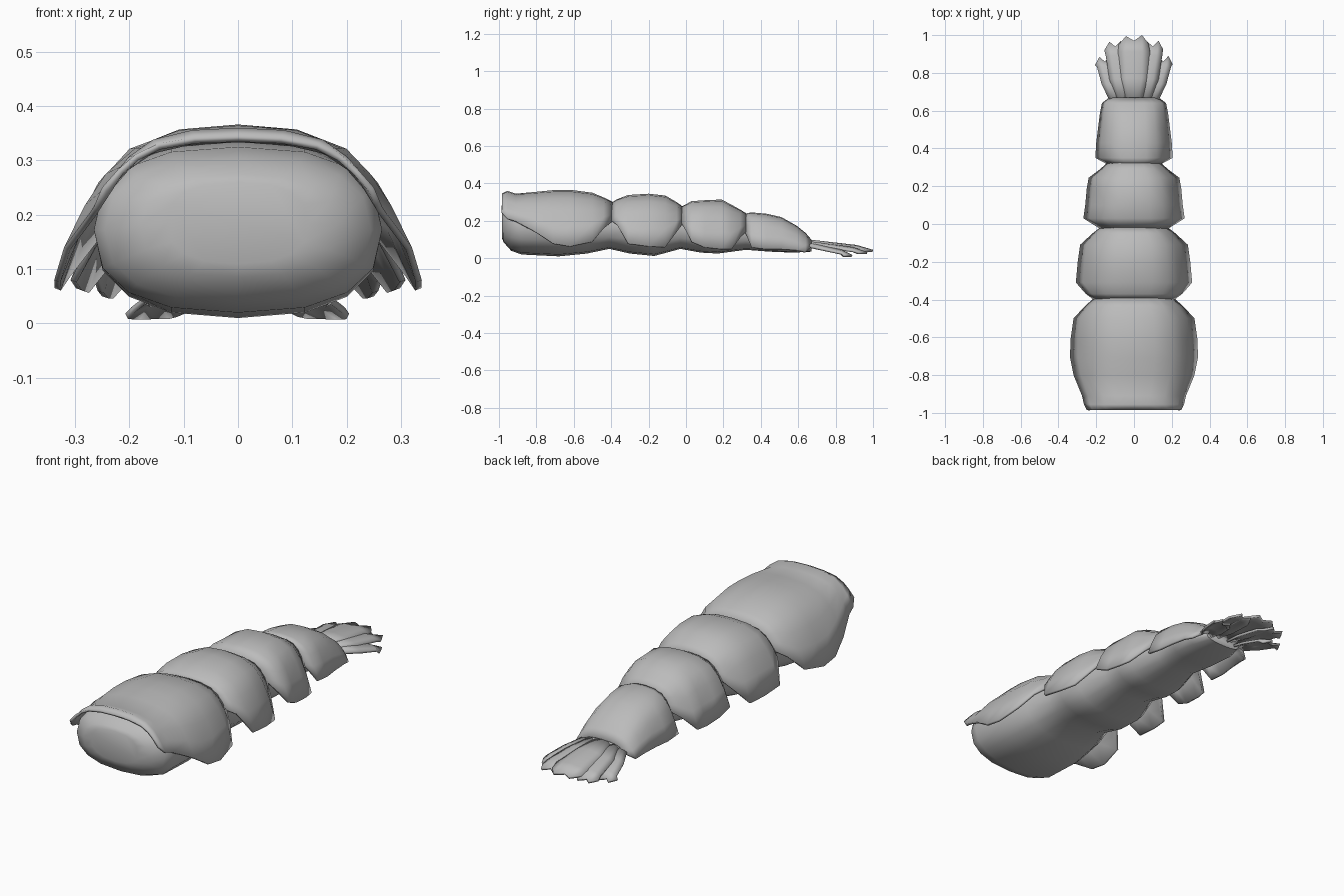
import bpy, bmesh
from math import cos, sin, pi, copysign, radians

cube = bpy.data.objects.get("Cube")
if cube:
    bpy.data.objects.remove(cube, do_unlink=True)

grey = bpy.data.materials.new("shell grey")
grey.use_nodes = True
grey.diffuse_color = (0.5, 0.5, 0.5, 1)
grey.node_tree.nodes["Principled BSDF"].inputs["Base Color"].default_value = (0.5, 0.5, 0.5, 1)


def loft(name, rings, closed, thickness=0, angle=60):
    """Skin a row of equal rings; closed rings get end caps, open ones a thickness."""
    bm = bmesh.new()
    rows = [[bm.verts.new(p) for p in ring] for ring in rings]
    n = len(rows[0])
    for a, b in zip(rows, rows[1:]):
        for i in range(n if closed else n - 1):
            j = (i + 1) % n
            bm.faces.new((a[i], a[j], b[j], b[i]))
    if closed:
        bm.faces.new(rows[0])
        bm.faces.new(rows[-1])
    bmesh.ops.recalc_face_normals(bm, faces=bm.faces)
    if not closed and sum(f.normal.z for f in bm.faces) < 0:
        bmesh.ops.reverse_faces(bm, faces=bm.faces)
    mesh = bpy.data.meshes.new(name)
    bm.to_mesh(mesh)
    bm.free()
    mesh.materials.append(grey)
    ob = bpy.data.objects.new(name, mesh)
    bpy.context.collection.objects.link(ob)
    if thickness:
        mod = ob.modifiers.new("thickness", "SOLIDIFY")
        mod.thickness = thickness
    bpy.ops.object.select_all(action="DESELECT")
    ob.select_set(True)
    bpy.context.view_layer.objects.active = ob
    bpy.ops.object.shade_smooth_by_angle(angle=radians(angle))
    return ob


def oval(y, half, low, high, sides=16, power=0.8):
    """Rounded cross-section at y."""
    ring = []
    for i in range(sides):
        a = 2 * pi * i / sides
        c, s = cos(a), sin(a)
        ring.append((half * copysign(abs(c) ** power, c), y,
                     (low + high) / 2 + (high - low) / 2 * copysign(abs(s) ** power, s)))
    return ring


# Half of a shell arch: share of width, share of height
ARCH = [(1, 0), (0.88, 0.36), (0.76, 0.63), (0.59, 0.85), (0.32, 0.97)]


def arch(y, half, low, high):
    """Open arch with flared sides at y."""
    left = [(u * half, y, low + v * (high - low)) for u, v in ARCH]
    return left + [(0, y, high)] + [(-x, y, z) for x, y, z in reversed(left)]


# Soft body: y, half width, low, high
body = [(-0.985, 0.13, 0.11, 0.26), (-0.975, 0.18, 0.085, 0.275), (-0.935, 0.245, 0.04, 0.305),
        (-0.88, 0.265, 0.02, 0.325), (-0.68, 0.265, 0.01, 0.335), (-0.53, 0.24, 0.025, 0.32),
        (-0.41, 0.2, 0.05, 0.285), (-0.3, 0.225, 0.025, 0.31), (-0.17, 0.215, 0.012, 0.31),
        (-0.03, 0.165, 0.05, 0.265), (0.08, 0.185, 0.03, 0.285), (0.17, 0.18, 0.025, 0.28),
        (0.32, 0.13, 0.045, 0.23), (0.45, 0.145, 0.035, 0.215), (0.57, 0.14, 0.03, 0.16),
        (0.67, 0.1, 0.035, 0.09)]
loft("body", [oval(*s) for s in body], True)

# Overlapping back shells, front to rear: y, half width, low edge, top
shells = {
    "head_shell": [(-0.985, 0.25, 0.25, 0.345), (-0.955, 0.265, 0.215, 0.36), (-0.91, 0.275, 0.2, 0.345),
                   (-0.8, 0.32, 0.14, 0.355), (-0.71, 0.338, 0.08, 0.364), (-0.62, 0.337, 0.065, 0.366),
                   (-0.5, 0.32, 0.09, 0.35), (-0.44, 0.265, 0.16, 0.325), (-0.39, 0.21, 0.2, 0.3)],
    "second_shell": [(-0.4, 0.215, 0.2, 0.295), (-0.37, 0.255, 0.18, 0.315), (-0.31, 0.308, 0.08, 0.338),
                     (-0.2, 0.298, 0.065, 0.345), (-0.11, 0.285, 0.06, 0.335), (-0.05, 0.22, 0.14, 0.3),
                     (-0.015, 0.175, 0.19, 0.275)],
    "third_shell": [(-0.025, 0.18, 0.19, 0.275), (0.03, 0.268, 0.09, 0.305), (0.1, 0.258, 0.06, 0.31),
                    (0.19, 0.25, 0.05, 0.314), (0.245, 0.24, 0.05, 0.285), (0.29, 0.18, 0.11, 0.26),
                    (0.33, 0.135, 0.15, 0.235)],
    "fourth_shell": [(0.315, 0.14, 0.14, 0.238), (0.35, 0.205, 0.06, 0.245), (0.43, 0.2, 0.05, 0.238),
                     (0.51, 0.19, 0.05, 0.22), (0.59, 0.18, 0.045, 0.175), (0.64, 0.17, 0.035, 0.135),
                     (0.67, 0.13, 0.06, 0.1)],
}
for name, rows in shells.items():
    loft(name, [arch(*r) for r in rows], False, 0.012)


def fan_leaf(name, root, tip, width, z_root, z_tip):
    """Flat ridged leaf from root to tip, with a ragged end."""
    rings = []
    for t, w in ((0, 0.6), (0.35, 0.95), (0.75, 1)):
        x, y = (root[k] + t * (tip[k] - root[k]) for k in (0, 1))
        z = z_root + t * (z_tip - z_root)
        rings.append([(x + u * width * w, y, z + ridge * 0.016)
                      for u, ridge in ((-1, 0), (-0.5, 0.7), (0, 1), (0.5, 0.7), (1, 0))])
    rings.append([(tip[0] + u * width, tip[1] - drop, z_tip)
                  for u, drop in ((-0.95, 0.05), (-0.5, 0.005), (0, 0.03), (0.5, 0), (0.9, 0.045))])
    loft(name, rings, False, 0.012, 35)


# Tail fan: centre leaf with two pairs beneath it
fan_leaf("tail_centre_leaf", (0, 0.65), (0, 1), 0.085, 0.085, 0.045)
for side, label in ((1, "left"), (-1, "right")):
    fan_leaf(label + "_inner_leaf", (side * 0.06, 0.66), (side * 0.1, 0.97), 0.06, 0.075, 0.033)
    fan_leaf(label + "_outer_leaf", (side * 0.1, 0.66), (side * 0.155, 0.89), 0.055, 0.066, 0.018)
